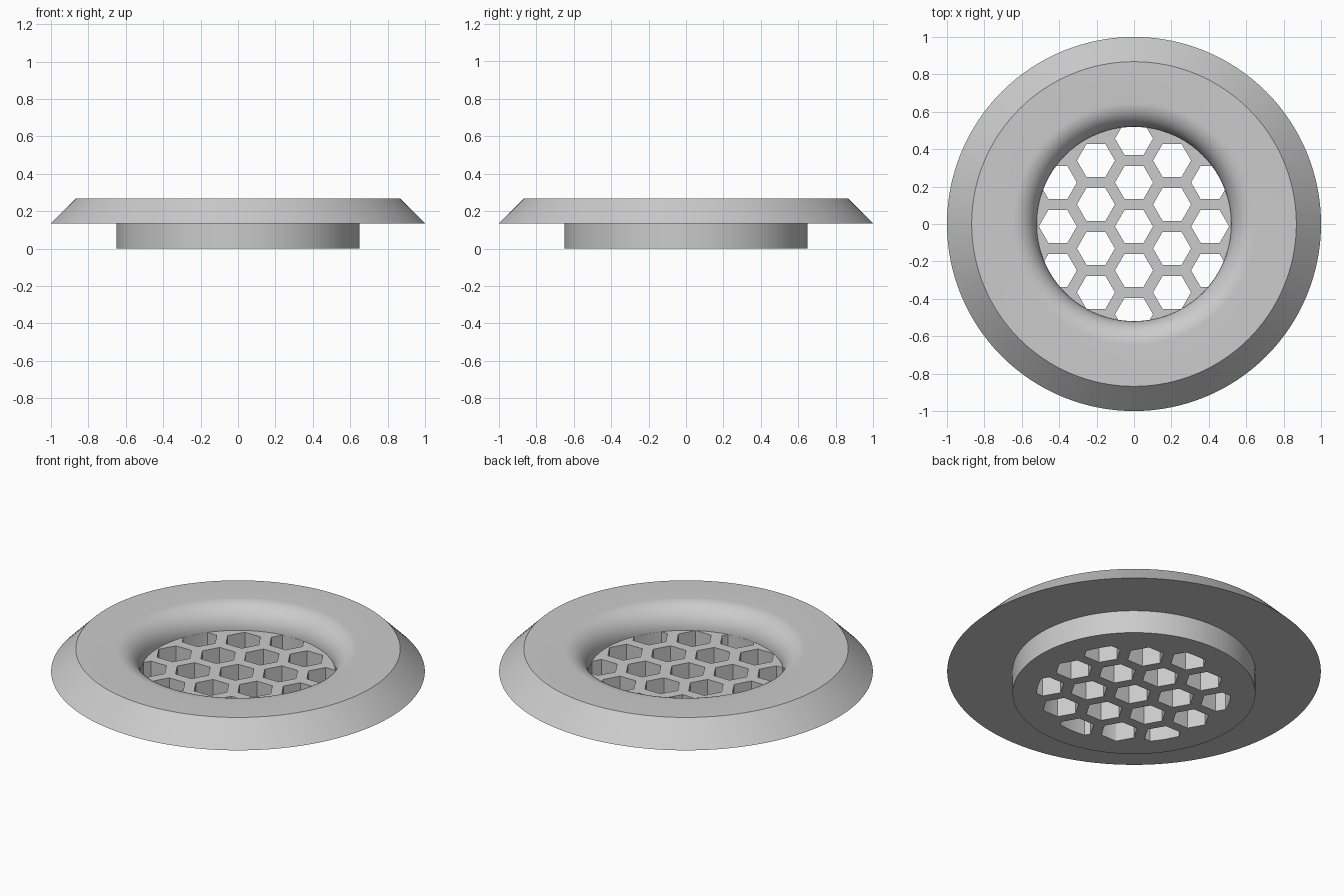
import bpy, bmesh
from math import sin, cos, pi, radians, sqrt, hypot
from mathutils import Matrix, Vector

cube = bpy.data.objects.get("Cube")
if cube:
    bpy.data.objects.remove(cube, do_unlink=True)

STEPS = 128          # sides around the axis
BORE = 0.52          # radius of the opening
COLLAR = 0.65        # radius of the lower collar
MID, TOP = 0.135, 0.268
PITCH = 0.235        # spacing of the honeycomb cells
APOTHEM = 0.088      # half the flat-to-flat width of a cell

grey = bpy.data.materials.new("light grey")
grey.use_nodes = True
grey.diffuse_color = (0.6, 0.6, 0.6, 1)
grey.node_tree.nodes["Principled BSDF"].inputs["Base Color"].default_value = grey.diffuse_color


def make_object(name, bm):
    bmesh.ops.recalc_face_normals(bm, faces=bm.faces)
    mesh = bpy.data.meshes.new(name)
    bm.to_mesh(mesh)
    bm.free()
    mesh.materials.append(grey)
    obj = bpy.data.objects.new(name, mesh)
    bpy.context.collection.objects.link(obj)
    return obj


def boolean(target, cutter, operation):
    bpy.context.view_layer.objects.active = target
    mod = target.modifiers.new("cut", 'BOOLEAN')
    mod.object, mod.operation, mod.solver = cutter, operation, 'EXACT'
    bpy.ops.object.modifier_apply(modifier=mod.name)
    bpy.data.objects.remove(cutter, do_unlink=True)


def prism(bm, radius, sides, x, y, low, high, turn=0):
    place = Matrix.Translation((x, y, (low + high) / 2)) @ Matrix.Rotation(turn, 4, 'Z')
    bmesh.ops.create_cone(bm, cap_ends=True, segments=sides, radius1=radius,
                          radius2=radius, depth=high - low, matrix=place)


# Flanged body: underside, collar, sloped rim, rounded throat and recessed floor
fillet = [(COLLAR - (COLLAR - BORE) * sin(a), MID + (TOP - MID) * cos(a))
          for a in (i * pi / 28 for i in range(15))]
profile = [(COLLAR, 0), (COLLAR, MID), (1, MID), (0.868, TOP)] + fillet
bm = bmesh.new()
rings = [[bm.verts.new((r * cos(2 * pi * i / STEPS), r * sin(2 * pi * i / STEPS), z))
          for i in range(STEPS)] for r, z in profile]
for lower, upper in zip(rings, rings[1:]):
    for i in range(STEPS):
        j = (i + 1) % STEPS
        bm.faces.new((lower[i], lower[j], upper[j], upper[i]))
bm.faces.new(rings[0])
bm.faces.new(rings[-1])
body = make_object("grated_flange", bm)

# Honeycomb cells, trimmed to the opening
bm = bmesh.new()
column_step = PITCH * sqrt(3) / 2
for col in range(-3, 4):
    for row in range(-4, 5):
        x = col * column_step
        y = (row + 0.5 * (col % 2)) * PITCH - 0.013
        if hypot(x, y) < BORE + APOTHEM:
            # corners point left and right, flats face front and back
            prism(bm, APOTHEM / cos(pi / 6), 6, x, y, -0.1, MID + 0.02)
# make sure a corner lies on the x axis of each cell
first = max(bm.verts, key=lambda v: v.co.x).co.copy()
cells = make_object("honeycomb_cutter", bm)
ref = cells.data.vertices
span_x = max(v.co.x for v in ref[:12]) - min(v.co.x for v in ref[:12])
if span_x < 2 * APOTHEM + 0.005:
    bm = bmesh.new()
    bm.from_mesh(cells.data)
    bm.verts.ensure_lookup_table()
    for k in range(0, len(bm.verts), 12):
        group = bm.verts[k:k + 12]
        centre = sum((v.co for v in group), Vector()) / 12
        bmesh.ops.rotate(bm, verts=group, cent=centre, matrix=Matrix.Rotation(pi / 6, 3, 'Z'))
    bm.to_mesh(cells.data)
    bm.free()

bm = bmesh.new()
prism(bm, BORE - 0.001, STEPS, 0, 0, -0.05, MID + 0.01)
boolean(cells, make_object("opening_limit", bm), 'INTERSECT')
boolean(body, cells, 'DIFFERENCE')

# Smooth the round surfaces, keep the rims and cell corners crisp
bpy.ops.object.select_all(action='DESELECT')
body.select_set(True)
bpy.context.view_layer.objects.active = body
bpy.ops.object.shade_smooth_by_angle(angle=radians(30))
